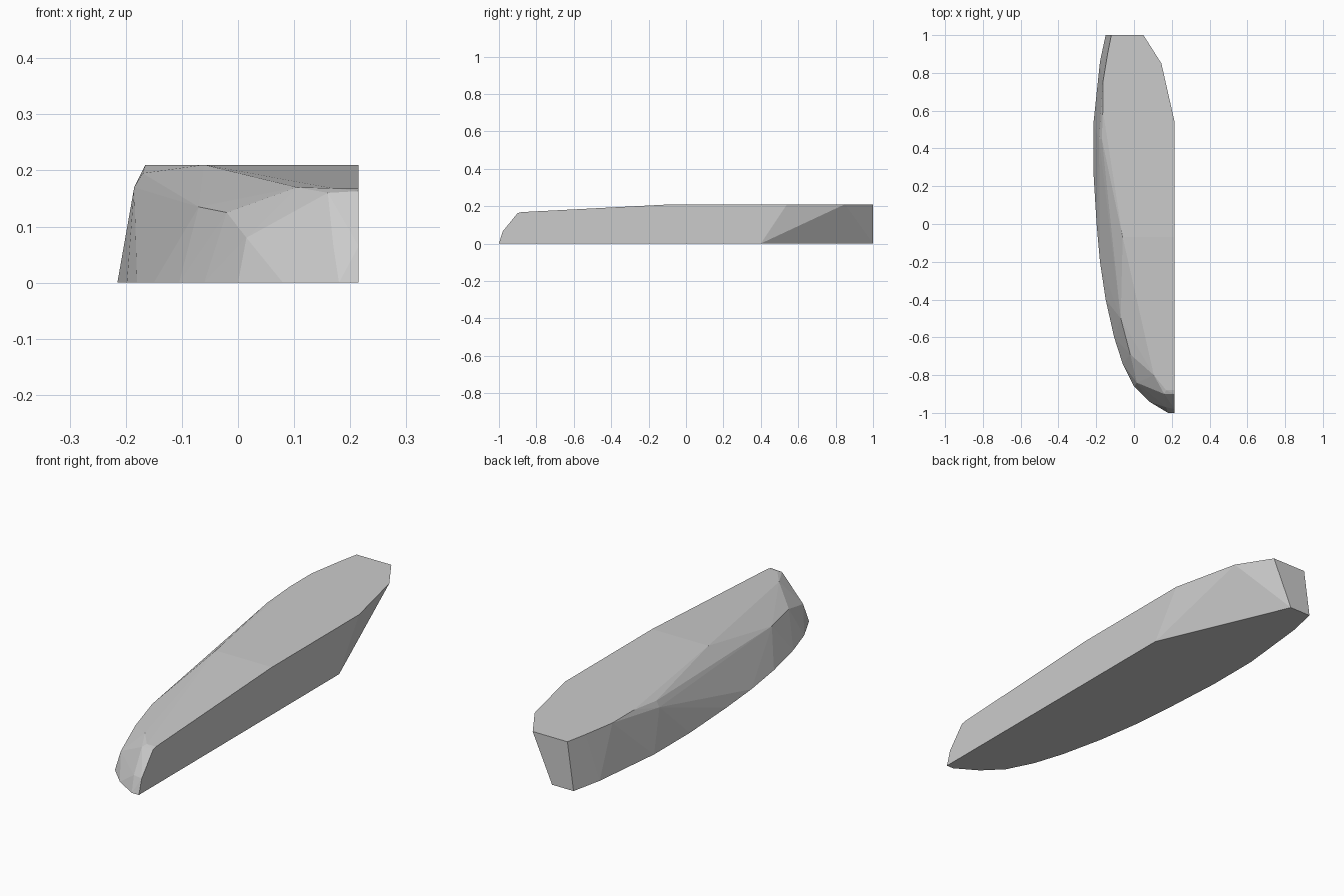
import bpy, bmesh

# Sole outline on the ground (x, y)
sole = [(0.215, 0.4), (-0.045, 1), (-0.15, 1), (-0.18, 0.86), (-0.215, 0.53),
        (-0.215, 0.28), (-0.198, 0), (-0.18, -0.2), (-0.15, -0.4), (-0.105, -0.6),
        (-0.06, -0.74), (0, -0.86), (0.08, -0.94), (0.18, -1), (0.215, -1)]

# Flat deck outline (x, y) at z = 0.21
deck = [(0.215, -0.07), (0.215, 0.54), (0.145, 0.85), (0.05, 1), (-0.12, 1),
        (-0.14, 0.9), (-0.165, 0.75), (-0.165, 0.6), (-0.06, -0.07)]

# Rounded shoulder running down to the nose
shoulder = [(-0.17, 0.45, 0.195), (-0.185, 0.45, 0.17), (-0.07, -0.5, 0.135),
            (-0.02, -0.69, 0.125), (0.105, -0.8, 0.17)]
nose = [(0.17, -0.88, 0.168), (0.215, -0.88, 0.168), (0.215, -0.9, 0.163),
        (0.16, -0.9, 0.16), (0.215, -0.98, 0.065), (0.17, -0.97, 0.065),
        (0.09, -0.92, 0.04), (0.015, -0.84, 0.08)]

# Faceted convex body skinned over the outlines
bm = bmesh.new()
points = [(x, y, 0) for x, y in sole] + [(x, y, 0.21) for x, y in deck] + shoulder + nose
for p in points:
    bm.verts.new(p)
hull = bmesh.ops.convex_hull(bm, input=bm.verts)
loose = {v for v in hull["geom_interior"] if isinstance(v, bmesh.types.BMVert)}
bmesh.ops.delete(bm, geom=list(loose), context='VERTS')
bmesh.ops.dissolve_limit(bm, angle_limit=0.01, verts=bm.verts, edges=bm.edges)
bmesh.ops.recalc_face_normals(bm, faces=bm.faces)

mesh = bpy.data.meshes.new("half_hull")
bm.to_mesh(mesh)
bm.free()
bpy.context.collection.objects.link(bpy.data.objects.new("half_hull", mesh))
